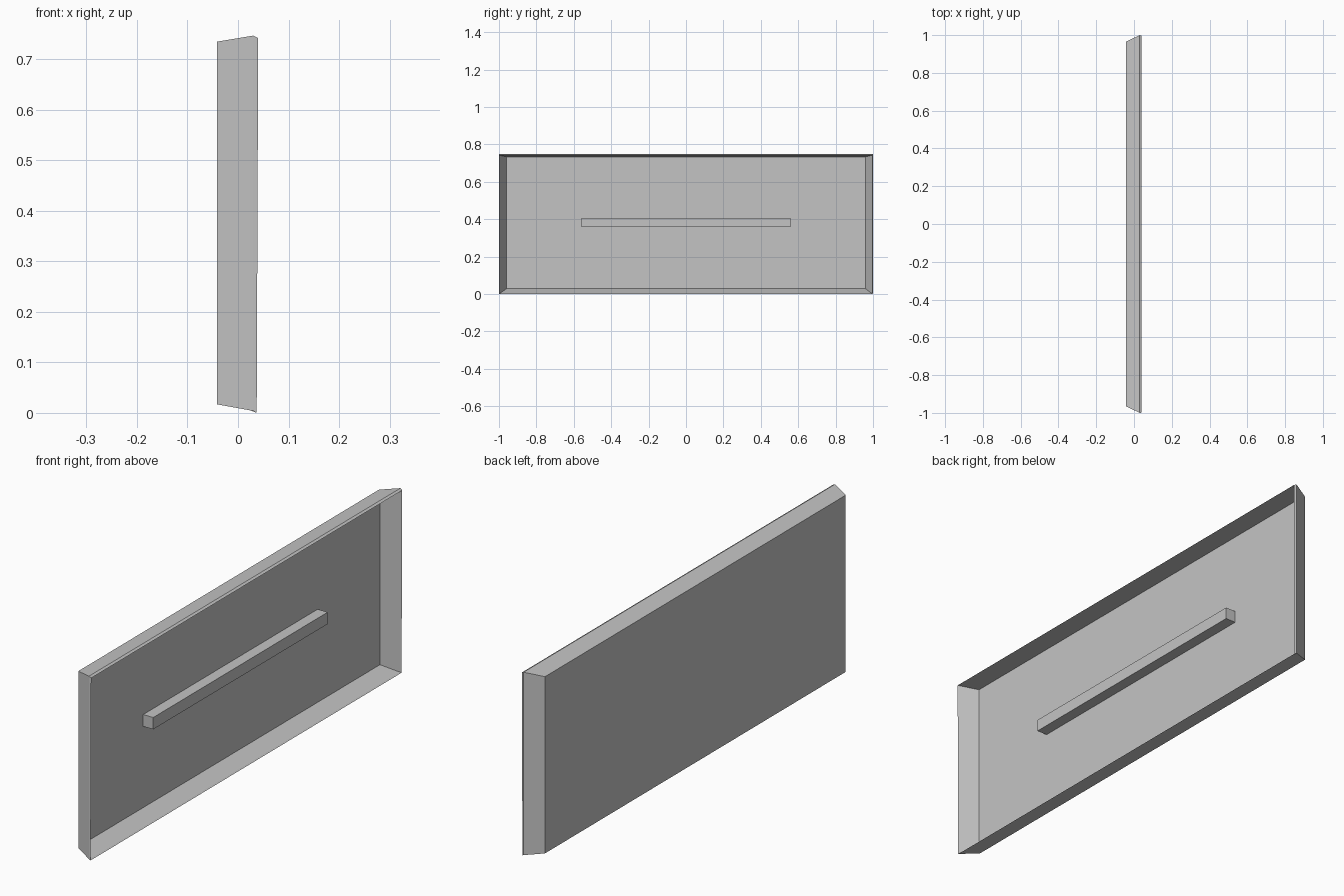
import bpy, bmesh

if "Cube" in bpy.data.objects:
    bpy.data.objects.remove(bpy.data.objects["Cube"])

grey = bpy.data.materials.new("grey")
grey.diffuse_color = (0.55, 0.55, 0.55, 1)
grey.use_nodes = True
grey.node_tree.nodes["Principled BSDF"].inputs["Base Color"].default_value = grey.diffuse_color


def finish(name, bm):
    bmesh.ops.recalc_face_normals(bm, faces=bm.faces)
    mesh = bpy.data.meshes.new(name)
    bm.to_mesh(mesh)
    bm.free()
    mesh.materials.append(grey)
    obj = bpy.data.objects.new(name, mesh)
    bpy.context.collection.objects.link(obj)
    return obj


def ring(bm, x_low, x_high, y0, y1, z0, z1):
    """Rectangular loop facing x, with its own depth at bottom and top."""
    corners = [(x_low, y0, z0), (x_low, y1, z0), (x_high, y1, z1), (x_high, y0, z1)]
    return [bm.verts.new(c) for c in corners]


def loft(name, sections):
    """Skin consecutive rectangular loops and cap both ends."""
    bm = bmesh.new()
    loops = [ring(bm, *s) for s in sections]
    for a, b in zip(loops, loops[1:]):
        for i in range(4):
            j = (i + 1) % 4
            bm.faces.new((a[i], a[j], b[j], b[i]))
    bm.faces.new(loops[0])
    bm.faces.new(loops[-1])
    return finish(name, bm)


# Shallow flared tray: back, outer rim, rim lip, recessed floor
loft("tray", [
    (-0.042, -0.042, -0.965, 0.965, 0.017, 0.735),
    (0.030, 0.030, -1.0, 1.0, 0.004, 0.747),
    (0.037, 0.040, -0.999, 0.997, 0.0, 0.742),
    (-0.034, -0.034, -0.96, 0.96, 0.028, 0.733),
])

# Long handle bar standing on the floor
loft("handle_bar", [
    (-0.036, -0.036, -0.56, 0.56, 0.358, 0.406),
    (0.011, 0.011, -0.56, 0.56, 0.358, 0.406),
])
